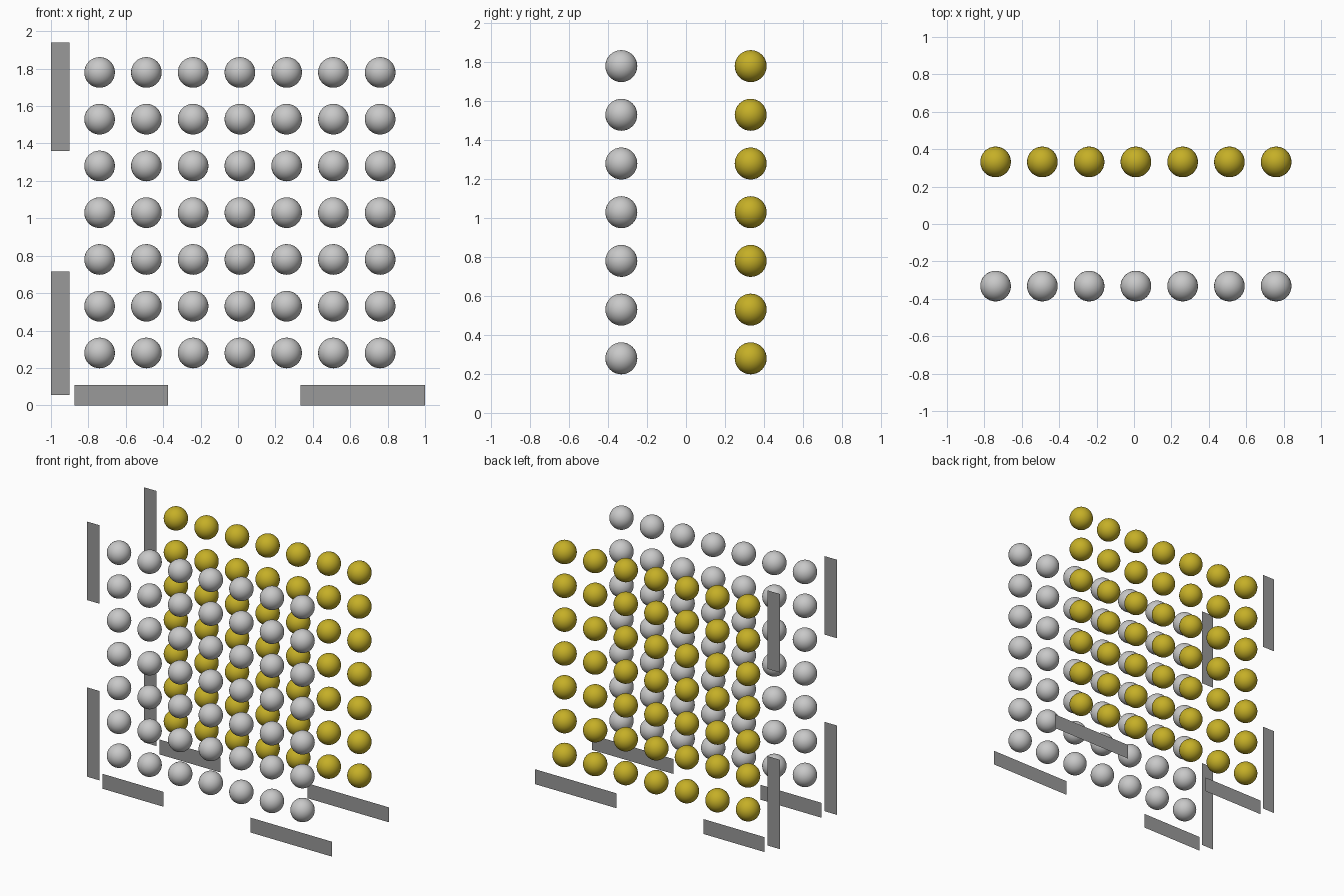
import bpy, bmesh

if "Cube" in bpy.data.objects:
    bpy.data.objects.remove(bpy.data.objects["Cube"])


def material(name, colour):
    m = bpy.data.materials.new(name)
    m.diffuse_color = (*colour, 1)
    m.use_nodes = True
    m.node_tree.nodes["Principled BSDF"].inputs["Base Color"].default_value = m.diffuse_color
    return m


silver = material("silver", (0.58, 0.58, 0.58))
gold = material("gold", (0.56, 0.43, 0.02))
grey = material("plate grey", (0.32, 0.32, 0.32))


def add_object(name, mesh, location):
    ob = bpy.data.objects.new(name, mesh)
    ob.location = location
    bpy.context.collection.objects.link(ob)


def ball_mesh(name, mat):
    bm = bmesh.new()
    bmesh.ops.create_uvsphere(bm, u_segments=32, v_segments=16, radius=0.082)
    for f in bm.faces:
        f.smooth = True
    mesh = bpy.data.meshes.new(name)
    bm.to_mesh(mesh)
    bm.free()
    mesh.materials.append(mat)
    return mesh


def plate(name, x0, x1, z0, z1, y):
    # flat upright card, a single face
    mesh = bpy.data.meshes.new(name)
    mesh.from_pydata([(x0, 0, z0), (x1, 0, z0), (x1, 0, z1), (x0, 0, z1)],
                     [], [(0, 1, 2, 3)])
    mesh.materials.append(grey)
    add_object(name, mesh, (0, y, 0))


PLATES = {
    "upper_side_plate": (-1.0, -0.90, 1.36, 1.94),
    "lower_side_plate": (-1.0, -0.90, 0.055, 0.715),
    "left_base_plate": (-0.875, -0.375, 0.0, 0.11),
    "right_base_plate": (0.335, 1.0, 0.0, 0.11),
}

# two upright layers: a 7 x 7 grid of balls and four label plates each
for side, y, mat in (("front", -0.332, silver), ("back", 0.332, gold)):
    ball = ball_mesh(side + "_ball", mat)
    for row in range(7):
        for col in range(7):
            add_object(f"{side}_ball_{row}_{col}", ball,
                       (-0.74 + 0.25 * col, y, 0.28 + 0.25 * row))
    for name, rect in PLATES.items():
        plate(f"{side}_{name}", *rect, y)
